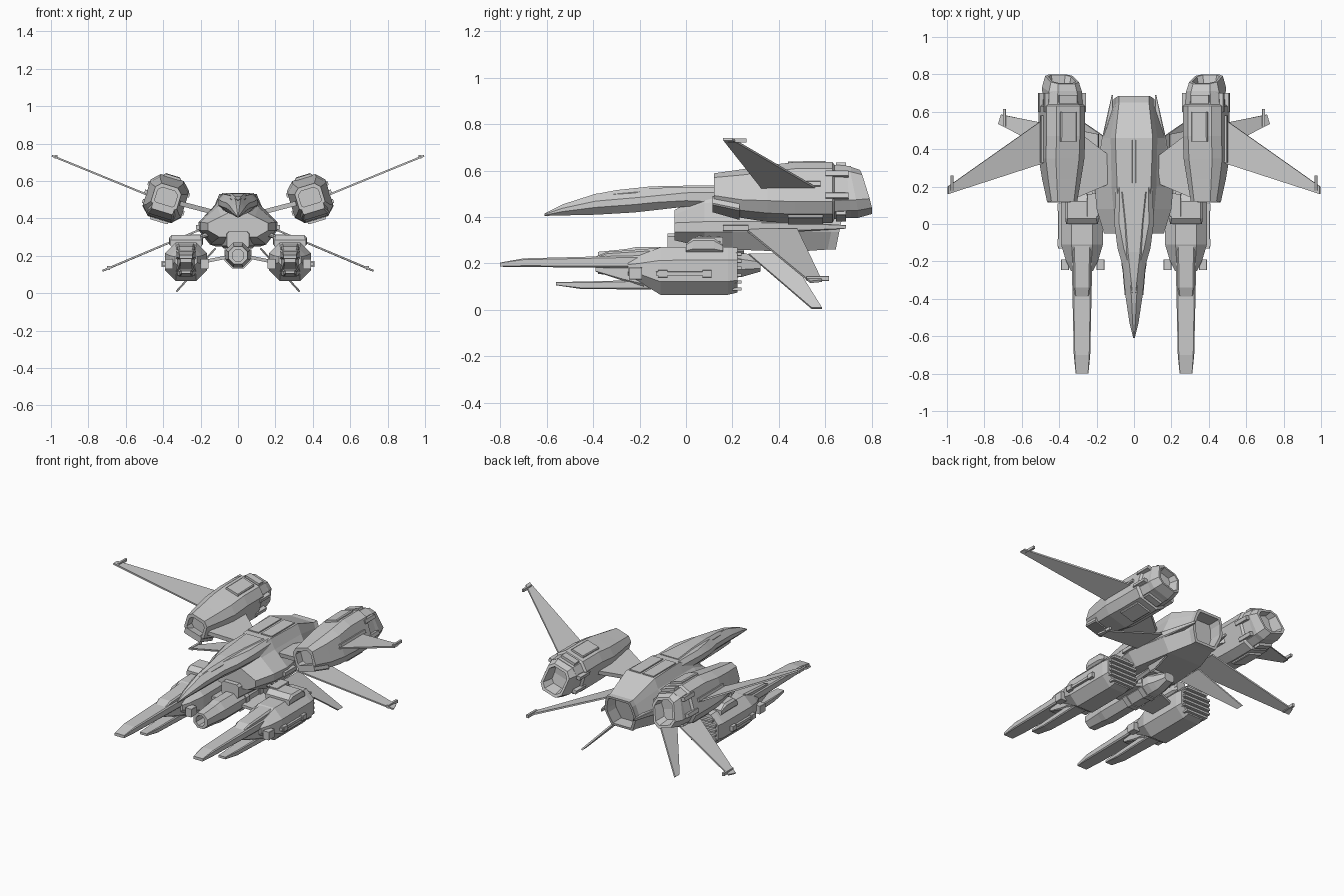
import bpy, bmesh, math
from mathutils import Vector, Matrix


def finish(name, bm, mirror=False, tf=None):
    if tf:
        bm.transform(tf)
    bmesh.ops.recalc_face_normals(bm, faces=bm.faces)
    me = bpy.data.meshes.new(name)
    bm.to_mesh(me)
    bm.free()
    ob = bpy.data.objects.new(name, me)
    bpy.context.collection.objects.link(ob)
    if mirror:
        ob.modifiers.new("mirror", 'MIRROR').use_bisect_axis[0] = False
    return ob


def skin(name, rings, mirror=False, tf=None):
    """Join a row of equal rings of 3D points and cap both ends."""
    bm = bmesh.new()
    vs = [[bm.verts.new(p) for p in r] for r in rings]
    n = len(vs[0])
    for a, b in zip(vs, vs[1:]):
        for i in range(n):
            j = (i + 1) % n
            bm.faces.new((a[i], a[j], b[j], b[i]))
    bm.faces.new(vs[0])
    bm.faces.new(vs[-1])
    return finish(name, bm, mirror, tf)


def octo(y, cx, z0, z1, w, c=0.3, slant=0.0):
    """Chamfered rectangle; c is the chamfer share of the half sizes."""
    cz, h = (z0 + z1) / 2, (z1 - z0) / 2
    d = c * min(w, h)
    pts = [(w - d, h), (w, h - d), (w, d - h), (w - d, -h),
           (d - w, -h), (-w, d - h), (-w, h - d), (d - w, h)]
    return [(cx + a, y + slant * b, cz + b) for a, b in pts]


def loft(name, secs, mirror=False, tf=None):
    return skin(name, [octo(*s) for s in secs], mirror, tf)


def box(name, x, y, z, mirror=True, tf=None, c=0.1):
    cx, w = (x[0] + x[1]) / 2, (x[1] - x[0]) / 2
    return loft(name, [(yy, cx, z[0], z[1], w, c) for yy in y], mirror, tf)


def plate(name, pts, t=0.012):
    bm = bmesh.new()
    bm.faces.new([bm.verts.new(p) for p in pts])
    ob = finish(name, bm)
    s = ob.modifiers.new("thickness", 'SOLIDIFY')
    s.thickness, s.offset = t, 0
    ob.modifiers.new("mirror", 'MIRROR')


def rod(name, a, b, r=0.012):
    a, b = Vector(a), Vector(b)
    bm = bmesh.new()
    bmesh.ops.create_cone(bm, cap_ends=True, segments=8, radius1=r, radius2=r, depth=(b - a).length)
    rot = (b - a).to_track_quat('Z', 'Y').to_matrix().to_4x4()
    finish(name, bm, True, Matrix.Translation((a + b) / 2) @ rot)


# Hull: half profiles, mirrored into rings, with a recessed rear nozzle
def hull_ring(y, half, slant=0.0):
    half = half + [(-x, z) for x, z in reversed(half)]
    return [(x, y + slant * (z - 0.36), z) for x, z in half]


rear = [(.08, .46), (.095, .43), (.11, .365), (.105, .335), (.075, .26)]
inner = [(x * .85, .36 + (z - .36) * .85) for x, z in rear]
skin("hull", [
    hull_ring(-.05, [(.05, .43), (.09, .41), (.16, .375), (.16, .335), (.10, .30)]),
    hull_ring(.08, [(.085, .50), (.11, .46), (.20, .38), (.20, .335), (.14, .27)]),
    hull_ring(.20, [(.09, .53), (.12, .47), (.21, .38), (.21, .335), (.15, .26)]),
    hull_ring(.46, [(.10, .53), (.125, .47), (.165, .38), (.165, .335), (.12, .25)]),
    hull_ring(.63, rear, .2), hull_ring(.665, rear, .2),
    hull_ring(.665, inner, .2), hull_ring(.58, inner, .2)])
for s in (-1, 1):
    box("roof_panel", (s * .047 - .038, s * .047 + .038), (.22, .45), (.525, .537), False)
loft("strake", [(.2, .16, .335, .38, .048), (.45, .145, .335, .38, .028), (.69, .115, .35, .365, .004)], True)
box("hull_edge_pod", (.19, .225), (.16, .27), (.34, .365))

# Nose and canopy
nose = loft("nose", [(.2, 0, .44, .53, .1, .5), (0, 0, .445, .53, .105, .6), (-.13, 0, .43, .525, .088, .7),
                     (-.22, 0, .42, .517, .062, .7), (-.39, 0, .41, .50, .045, .7),
                     (-.53, 0, .407, .455, .024, .7), (-.61, 0, .405, .415, .004, .7)])
loft("canopy", [(-.40, 0, .46, .497, .018, .7), (-.3, 0, .47, .516, .032, .7), (-.15, 0, .48, .532, .05, .7),
                (0, 0, .48, .535, .06, .6), (.17, 0, .48, .535, .075, .5)])

# Upper nacelles, tilted about their own long axis (local coordinates)
T = Matrix.Translation((.385, 0, .508)) @ Matrix.Rotation(-math.radians(17), 4, 'Y')
loft("nacelle", [(.17, 0, -.045, .05, .055, .4), (.12, 0, -.045, .05, .055, .4), (.12, 0, -.065, .07, .072, .4),
                 (.24, 0, -.1, .085, .092, .4), (.35, 0, -.115, .1, .108, .4), (.47, 0, -.12, .115, .108, .4),
                 (.63, 0, -.12, .115, .108, .4), (.64, 0, -.105, .105, .095, .4), (.71, 0, -.1, .1, .09, .4)], True, T)
loft("nacelle_nozzle", [(.68, 0, -.1, .1, .09, .4, -.15), (.72, 0, -.1, .1, .092, .4, -.2),
                        (.775, 0, -.085, .085, .078, .4, -.3), (.775, 0, -.07, .07, .064, .4, -.3),
                        (.71, 0, -.06, .06, .05, .4, -.2)], True, T)
loft("nacelle_top_panel", [(.44, 0, .09, .125, .045), (.60, 0, .09, .128, .045)], True, T)
loft("nacelle_bottom_panel", [(.44, 0, -.132, -.1, .05), (.59, 0, -.132, -.1, .05)], True, T)
loft("nacelle_intake_lip", [(.115, 0, -.075, -.035, .06), (.23, 0, -.105, -.06, .075)], True, T)
for v in (-.05, .05):
    for s in (-1, 1):
        box("nacelle_clamp", (s * .1 - .016, s * .1 + .016), (.6, .70), (v - .012, v + .012), True, T)
for s in (-1, 1):
    box("nacelle_collar_tab", (-.05, .05), (.645, .69), (s * .108 - .01, s * .108 + .01), True, T)
box("wing_root_fairing", (.09, .12), (.33, .58), (-.008, .012), True, T)

# Wings, fins and pylons
plate("upper_wing", [(.47, .33, .52), (.47, .57, .52), (.995, .2, .735), (.995, .16, .735)], .01)
plate("lower_wing", [(.19, .26, .345), (.19, .48, .345), (.71, .585, .125), (.725, .535, .12)], .01)
plate("ventral_fin", [(.12, .27, .24), (.12, .44, .24), (.33, .585, .008), (.33, .54, .008)], .01)
plate("pylon", [(.10, .23, .425), (.10, .34, .425), (.31, .5, .48), (.31, .14, .48)], .025)
box("upper_wing_tip_gun", (.966, .98), (.18, .26), (.721, .738))
box("lower_wing_tip_gun", (.685, .70), (.52, .615), (.125, .145))

# Lower pods with rear slats, top blocks and forked blades
X = .278
loft("lower_pod", [(-.25, X, .15, .21, .06, .5), (-.2, X, .12, .235, .085, .6), (-.11, X, .065, .27, .112, .55),
                   (.18, X, .065, .272, .112, .55), (.222, X, .075, .268, .105, .55)], True)
for i in range(6):
    z = .09 + i * .03
    w = .075 if i in (0, 5) else .095
    box("pod_slat", (X - w, X + w), (.2, .24), (z - .007, z + .007))
loft("pod_top_block", [(.0, X, .25, .285, .085, .3), (.03, X, .25, .31, .09, .4),
                       (.12, X, .25, .31, .09, .4), (.16, X, .25, .28, .085, .3)], True)
loft("pod_spine", [(-.4, X, .2, .225, .035, .3), (-.34, X, .2, .25, .045, .3),
                   (-.1, X, .2, .268, .05, .3), (.02, X, .2, .268, .05, .3)], True)
loft("upper_blade", [(-.8, X, .186, .204, .034, .2), (-.7, X, .185, .222, .044, .3),
                     (-.2, X, .18, .235, .055, .3)], True)
loft("lower_blade", [(-.56, X, .106, .12, .025, .2), (-.45, X, .09, .122, .034, .3),
                     (-.15, X, .088, .13, .045, .3)], True)
loft("blade_core", [(-.39, X, .165, .19, .03, .2), (-.27, X, .125, .2, .042, .2), (-.18, X, .1, .22, .055, .2)], True)
for s in (-1, 1):
    cx = X + s * .095
    box("pod_cheek_box", (cx - .025, cx + .018), (-.245, -.19), (.13, .182))
box("pod_side_rail", (.385, .405), (-.13, .10), (.148, .165))
for y in (-.12, .07):
    box("rail_mount", (.37, .41), (y, y + .04), (.14, .172))

# Central gun and the struts that carry the pods
loft("central_gun", [(-.2, 0, .17, .235, .03, .6), (-.38, 0, .17, .235, .03, .6), (-.38, 0, .155, .25, .05, .6),
                     (-.26, 0, .145, .262, .06, .6), (-.22, 0, .138, .27, .066, .6), (.2, 0, .138, .27, .066, .6),
                     (.24, 0, .142, .25, .055, .6), (.32, 0, .165, .22, .035, .5)])
loft("gun_mount", [(-.08, 0, .24, .33, .06), (.25, 0, .24, .33, .09)])
for y in (-.02, .12):
    box("gun_band", (-.073, .073), (y, y + .035), (.132, .276), False, None, .6)
plate("pod_lower_strut", [(.05, -.06, .195), (.05, .16, .195), (.2, .12, .165), (.2, -.02, .165)], .018)
for y in (.06, .10, .14):
    rod("pod_upper_strut", (.13, y, .325), (.25, y, .285))
box("strut_block", (.19, .25), (.04, .16), (.275, .315))

bpy.ops.object.select_all(action='DESELECT')
nose.select_set(True)
bpy.context.view_layer.objects.active = nose
bpy.ops.object.shade_smooth_by_angle(angle=math.radians(30))
